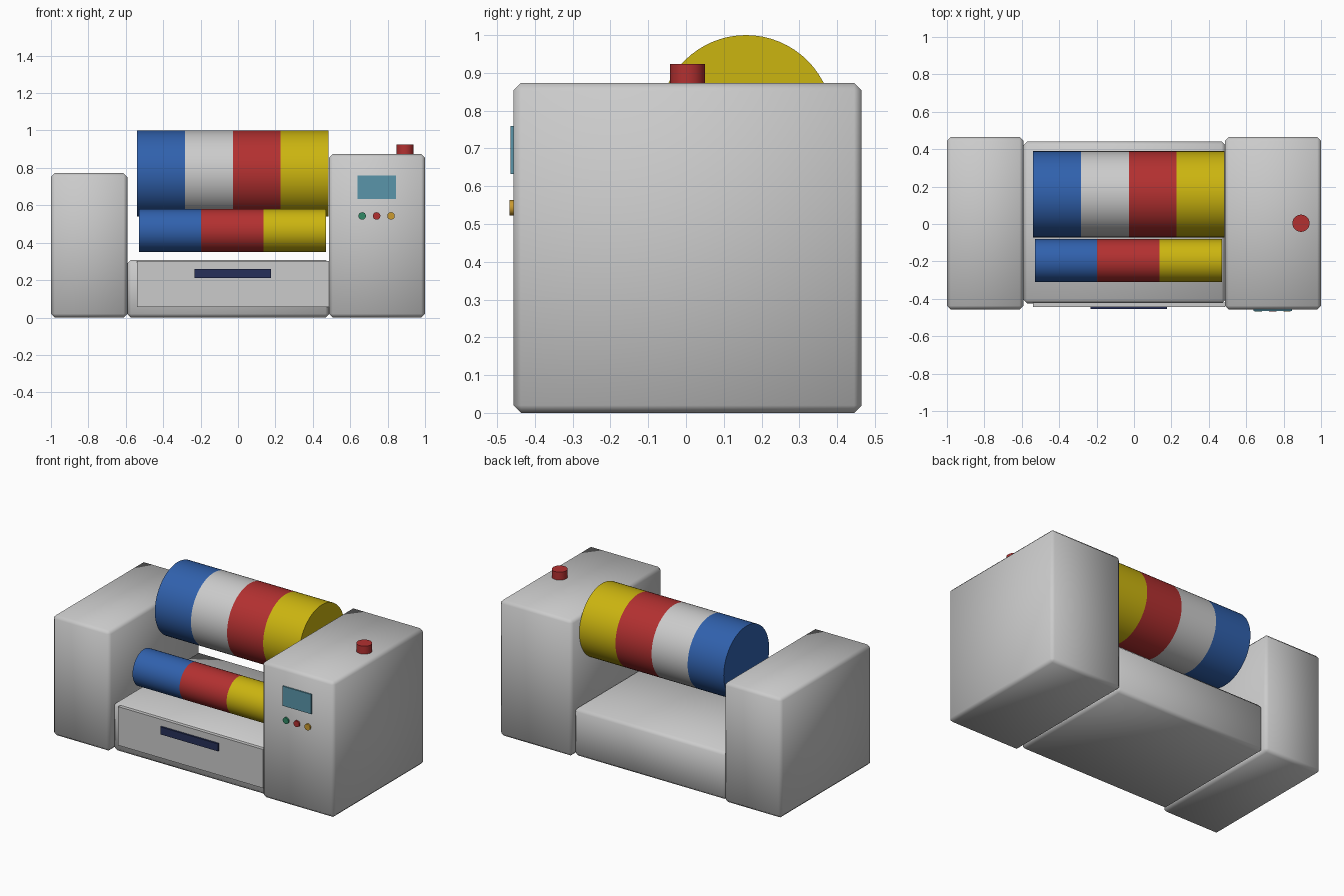
import bpy, math

if "Cube" in bpy.data.objects:
    bpy.data.objects.remove(bpy.data.objects["Cube"])

mats = {}
COLORS = {
    "blue": (0.03, 0.12, 0.42, 1), "white": (0.6, 0.6, 0.6, 1),
    "red": (0.45, 0.03, 0.03, 1), "yellow": (0.6, 0.46, 0.005, 1),
    "navy": (0.02, 0.03, 0.1, 1), "teal": (0.1, 0.3, 0.4, 1),
    "green": (0.03, 0.25, 0.13, 1), "amber": (0.6, 0.33, 0.03, 1),
}


def paint(ob, color):
    if color is None:
        return
    if color not in mats:
        mats[color] = bpy.data.materials.new(color)
        mats[color].diffuse_color = COLORS[color]
    ob.data.materials.append(mats[color])


def box(name, x, y, z, color=None, bevel=0.0):
    """Box from (min, max) ranges, optionally chamfered."""
    bpy.ops.mesh.primitive_cube_add(size=1, location=[sum(r) / 2 for r in (x, y, z)])
    ob = bpy.context.object
    ob.name = name
    ob.scale = [r[1] - r[0] for r in (x, y, z)]
    bpy.ops.object.transform_apply(location=False, rotation=False, scale=True)
    if bevel:
        m = ob.modifiers.new("chamfer", 'BEVEL')
        m.width = bevel
        m.segments = 1
        bpy.ops.object.shade_smooth()
    paint(ob, color)
    return ob


def cyl(name, center, radius, depth, axis, color, sides=64):
    rot = {'X': (0, math.pi / 2, 0), 'Y': (math.pi / 2, 0, 0), 'Z': (0, 0, 0)}[axis]
    bpy.ops.mesh.primitive_cylinder_add(vertices=sides, radius=radius, depth=depth,
                                        location=center, rotation=rot)
    ob = bpy.context.object
    ob.name = name
    bpy.ops.object.shade_smooth_by_angle(angle=math.radians(30))
    paint(ob, color)
    return ob


def banded_roller(name, x0, x1, y, z, radius, colors):
    w = (x1 - x0) / len(colors)
    for i, c in enumerate(colors):
        cyl(f"{name}_{c}_band", (x0 + w * (i + 0.5), y, z), radius, w, 'X', c)


# Housings and bed
box("left_housing", (-1, -0.592), (-0.457, 0.465), (0, 0.772), bevel=0.02)
box("right_housing", (0.486, 1), (-0.457, 0.465), (0, 0.873), bevel=0.02)
box("base_bed", (-0.592, 0.488), (-0.425, 0.441), (0, 0.308), bevel=0.02)

# Front drawer panel with handle strip
box("front_panel", (-0.54, 0.487), (-0.443, -0.42), (0.055, 0.303))
box("panel_handle", (-0.232, 0.176), (-0.455, -0.44), (0.212, 0.26), "navy")

# Rollers
banded_roller("large_drum", -0.54, 0.484, 0.159, 0.77, 0.23,
              ["blue", "white", "red", "yellow"])
banded_roller("small_roller", -0.53, 0.47, -0.196, 0.465, 0.115,
              ["blue", "red", "yellow"])

# Control panel
box("display_screen", (0.64, 0.845), (-0.465, -0.45), (0.633, 0.759), "teal")
for i, c in enumerate(["green", "red", "amber"]):
    cyl(f"{c}_button", (0.664 + 0.077 * i, -0.458, 0.543), 0.02, 0.018, 'Y', c, 32)
cyl("stop_button", (0.893, 0.004, 0.893), 0.046, 0.062, 'Z', "red", 32)

for m in bpy.data.materials:
    if m.users and not m.is_grease_pencil:
        m.use_nodes = True
        m.node_tree.nodes["Principled BSDF"].inputs["Base Color"].default_value = m.diffuse_color
